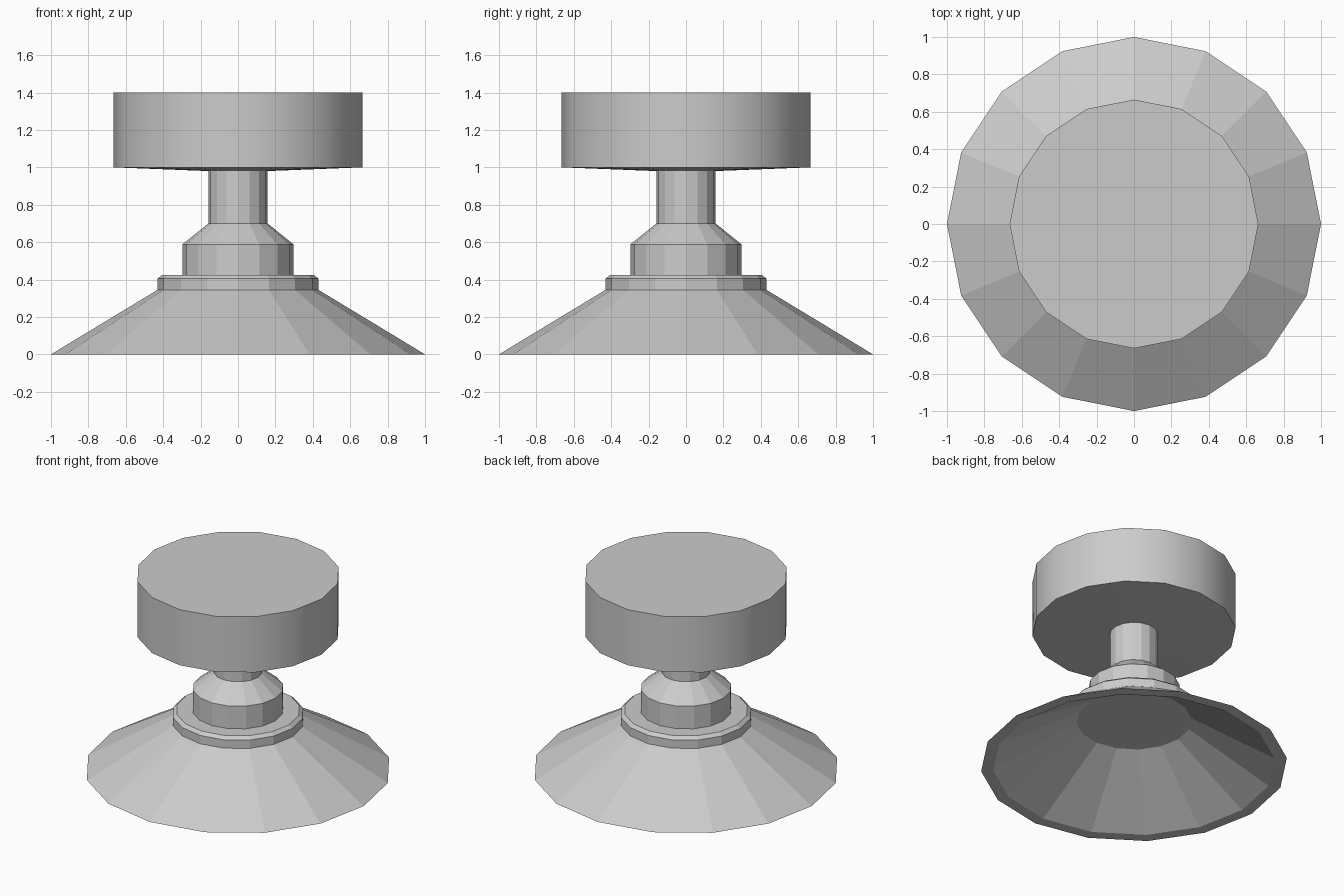
import bpy, bmesh, math

if "Cube" in bpy.data.objects:
    bpy.data.objects.remove(bpy.data.objects["Cube"])

SIDES = 16


def lathe(name, profile, smooth=False):
    """Revolve (radius, z) points, listed from bottom to top along the outside."""
    bm = bmesh.new()
    rings = []
    for r, z in profile:
        if r == 0:
            rings.append([bm.verts.new((0, 0, z))] * SIDES)
        else:
            rings.append([bm.verts.new((r * math.cos(2 * math.pi * i / SIDES),
                                        r * math.sin(2 * math.pi * i / SIDES), z))
                          for i in range(SIDES)])
    for low, high in zip(rings, rings[1:]):
        for i in range(SIDES):
            j = (i + 1) % SIDES
            # drop repeated axis vertices so end caps become triangles
            bm.faces.new(list(dict.fromkeys((low[i], low[j], high[j], high[i]))))
    # merge flat cap triangles into single polygons
    bmesh.ops.dissolve_limit(bm, angle_limit=math.radians(0.1),
                             verts=bm.verts[:], edges=bm.edges[:])
    mesh = bpy.data.meshes.new(name)
    bm.to_mesh(mesh)
    bm.free()
    obj = bpy.data.objects.new(name, mesh)
    bpy.context.collection.objects.link(obj)
    if smooth:
        bpy.ops.object.select_all(action='DESELECT')
        obj.select_set(True)
        bpy.context.view_layer.objects.active = obj
        bpy.ops.object.shade_smooth_by_angle(angle=math.radians(30))
    return obj


# Hollow flared cup with a flat rim and a bevelled collar
lathe("flared_cup", [(0, 0.33), (0.376, 0.33), (0.92, 0), (1, 0), (0.43, 0.345),
                     (0.43, 0.405), (0.405, 0.425), (0.297, 0.425)])

# Stepped stem
lathe("stem", [(0.297, 0.425), (0.297, 0.588), (0.158, 0.70), (0.158, 0.98)])

# Wide round knob with a slightly dished underside
lathe("knob", [(0.158, 0.98), (0.665, 1.0), (0.665, 1.4), (0, 1.4)], smooth=True)
